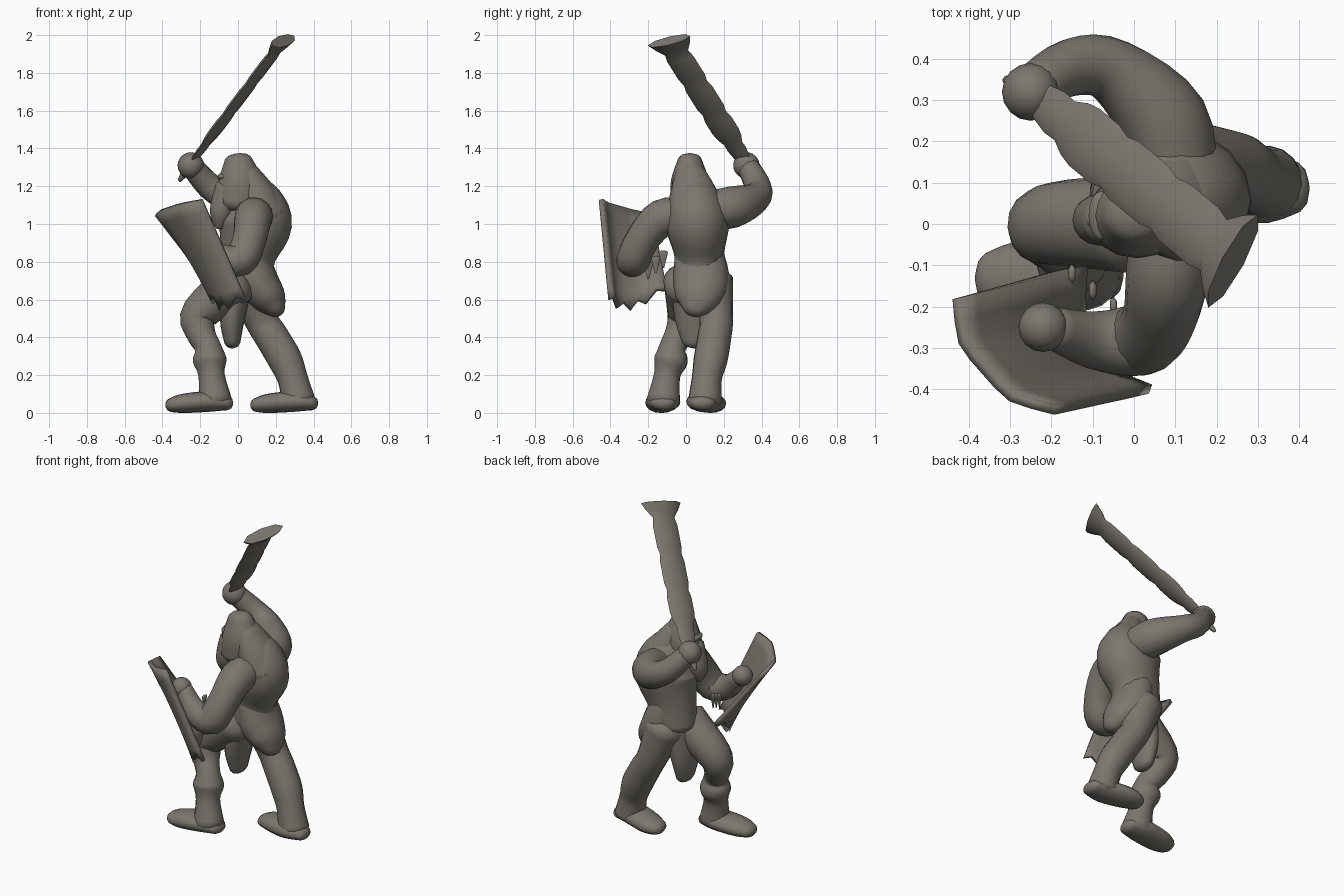
import bpy, bmesh, math
from mathutils import Vector

cube = bpy.data.objects.get("Cube")
if cube:
    bpy.data.objects.remove(cube, do_unlink=True)

stone = bpy.data.materials.new("warm_grey_stone")
stone.use_nodes = True
stone.diffuse_color = (.2, .185, .157, 1)
stone.node_tree.nodes["Principled BSDF"].inputs["Base Color"].default_value = stone.diffuse_color


def finish(bm, name, angle=60):
    """Turn a bmesh into a shaded, coloured object."""
    bmesh.ops.recalc_face_normals(bm, faces=bm.faces)
    mesh = bpy.data.meshes.new(name)
    bm.to_mesh(mesh)
    bm.free()
    mesh.materials.append(stone)
    part = bpy.data.objects.new(name, mesh)
    bpy.context.scene.collection.objects.link(part)
    bpy.ops.object.select_all(action='DESELECT')
    bpy.context.view_layer.objects.active = part
    part.select_set(True)
    bpy.ops.object.shade_smooth_by_angle(angle=math.radians(angle))
    return part


def spline(stations, steps):
    """Smooth curve through stations, radius included."""
    keys = [Vector(s) for s in stations]
    keys = [keys[0]] + keys + [keys[-1]]
    result = []
    for before, start, end, after in zip(keys, keys[1:], keys[2:], keys[3:]):
        for step in range(steps):
            t = step / steps
            leave, arrive = (end - before) / 2, (after - start) / 2
            bend = 3 * (end - start) - 2 * leave - arrive
            twist = 2 * (start - end) + leave + arrive
            result.append(start + leave * t + bend * t ** 2 + twist * t ** 3)
    return result + [keys[-1]]


def limb(name, stations, ref=(0, 1, 0), flat=1, steps=4, dome=.4, sides=16, angle=60):
    """Loft rounded sections through stations (x, y, z, radius along ref)."""
    path = spline(stations, steps)
    centres = [p.xyz for p in path]
    radii = [p.w for p in path]
    if dome:
        # Domed ends
        head = (centres[0] - centres[1]).normalized() * radii[0] * dome
        tail = (centres[-1] - centres[-2]).normalized() * radii[-1] * dome
        centres = ([centres[0] + head, centres[0] + head * .7] + centres
                   + [centres[-1] + tail * .7, centres[-1] + tail])
        radii = [radii[0] * .2, radii[0] * .7] + radii + [radii[-1] * .7, radii[-1] * .2]
    bm = bmesh.new()
    side, rings = Vector(ref), []
    last = len(centres) - 1
    for i, (centre, radius) in enumerate(zip(centres, radii)):
        along = (centres[min(i + 1, last)] - centres[max(i - 1, 0)]).normalized()
        side = (side - side.dot(along) * along).normalized()
        other = along.cross(side) * flat
        turns = [math.tau * k / sides for k in range(sides)]
        rings.append([bm.verts.new(centre + radius * (side * math.cos(a) + other * math.sin(a)))
                      for a in turns])
    for lower, upper in zip(rings, rings[1:]):
        for k in range(sides):
            bm.faces.new((lower[k - 1], lower[k], upper[k], upper[k - 1]))
    bm.faces.new(rings[0])
    bm.faces.new(rings[-1])
    return finish(bm, name, angle)


def ball(name, centre, size):
    bm = bmesh.new()
    bmesh.ops.create_uvsphere(bm, u_segments=16, v_segments=10, radius=1)
    bmesh.ops.scale(bm, vec=size, verts=bm.verts)
    bmesh.ops.translate(bm, vec=centre, verts=bm.verts)
    return finish(bm, name)


# Trunk and hunched back
limb("torso", [(.04, .07, .7, .13), (.05, .07, .83, .13), (.09, .06, 1, .17),
               (.07, .05, 1.12, .14), (.02, .02, 1.2, .08)], flat=1.15)

# Hooded head with mantle, face and beard
limb("head", [(0, .02, 1.1, .1), (.01, .02, 1.23, .1), (0, .02, 1.35, .06)], flat=1.15)
limb("mantle", [(.04, .02, 1.28, .08), (.1, .04, 1.15, .13), (.16, .05, 1.03, .14)], flat=.8)
limb("beard", [(-.06, .01, 1.2, .06), (-.09, .01, 1.06, .06), (-.1, .01, .98, .02)])
ball("nose", (-.1, .01, 1.2), (.02, .02, .03))
ball("brow", (-.08, .02, 1.25), (.03, .06, .02))

# Loincloth
limb("rear_flap", [(.06, .07, .84, .13), (.1, .08, .7, .15), (.17, .06, .6, .12),
                   (.21, .04, .54, .06)], flat=.75)
limb("front_flap", [(0, .05, .7, .13), (-.03, .05, .5, .11), (-.03, .05, .37, .07)], flat=.6)

# Legs
limb("left_leg", [(0, 0, .7, .12), (-.2, 0, .53, .1), (-.2, -.03, .43, .08),
                  (-.16, -.07, .35, .07), (-.15, -.08, .28, .09), (-.14, -.1, .2, .07),
                  (-.12, -.12, .06, .09)])
limb("right_leg", [(.05, .13, .7, .12), (.12, .16, .5, .09), (.18, .15, .4, .09),
                   (.25, .13, .28, .09), (.29, .11, .18, .08), (.32, .1, .06, .09)])


# Boots, built heel to toe
def boot(name, heel, y, toe_y):
    limb(name, [(heel, y, .05, .06), (heel - .1, y, .06, .09),
                (heel - .24, toe_y, .05, .085), (heel - .31, toe_y, .04, .06)], flat=.6)


boot("left_boot", -.05, -.12, -.13)
boot("right_boot", .4, .09, .13)

# Sword arm
limb("right_arm", [(.1, .1, 1.07, .1), (.07, .25, 1.09, .11), (-.05, .37, 1.14, .08),
                   (-.15, .38, 1.2, .07), (-.24, .33, 1.3, .06)], ref=(0, 0, 1))
ball("right_hand", (-.25, .32, 1.31), (.07, .07, .07))

# Shield arm
limb("left_arm", [(.09, 0, 1.04, .1), (.08, -.13, 1.03, .1), (.06, -.23, .92, .09),
                  (.01, -.28, .81, .09), (-.1, -.28, .83, .07), (-.2, -.25, .93, .05)], ref=(1, 0, 0))
ball("left_hand", (-.22, -.25, .94), (.06, .06, .06))

# Notched blade with a flared end, and its pommel
grip, point = Vector((-.24, .31, 1.33)), Vector((.24, -.09, 1.97))
blade = []
for i in range(21):
    t = i / 20
    notch = .01 if i % 5 == 3 else 0
    width = .04 + .04 * min(1, 4 * t) - notch + max(0, t - .9) / 2
    blade.append((*grip.lerp(point, t), width))
limb("sword_blade", blade, ref=(.42, .87, .15), flat=.28, steps=1, dome=0, sides=8, angle=40)
limb("sword_pommel", [(-.26, .32, 1.3, .03), (-.31, .35, 1.23, .01)])

# Bowed, battered shield with a pointed, torn lower edge
near_top, far_top = Vector((-.19, -.45, 1.13)), Vector((-.43, -.18, 1.05))
near_foot, far_foot = Vector((.04, -.4, .6)), Vector((-.12, -.1, .65))
bow, drop = Vector((-.05, -.04, 0)), Vector((0, 0, -.08))
count = 8
bm = bmesh.new()
grid = []
for row in range(count + 1):
    v = row / count
    row_verts = []
    for column in range(count + 1):
        u = column / count
        arch = math.sin(math.pi * u)
        spot = near_top.lerp(near_foot, v).lerp(far_top.lerp(far_foot, v), u)
        spot += bow * min(1, arch * 1.3) + drop * arch * v ** 3
        if row == count:
            spot.z += .04 * (column % 2)
        row_verts.append(bm.verts.new(spot))
    grid.append(row_verts)
for upper, lower in zip(grid, grid[1:]):
    for k in range(count):
        bm.faces.new((upper[k], upper[k + 1], lower[k + 1], lower[k]))
shield = finish(bm, "shield", angle=40)
plate = shield.modifiers.new("Thickness", 'SOLIDIFY')
plate.thickness = .025
plate.offset = 0

# Torn strap ends hanging behind the shield
for i in range(3):
    top = Vector((-.15 + .05 * i, -.12 - .04 * i, .85 - .03 * i))
    limb(f"torn_strap_{i + 1}", [(*top, .025), (*(top + drop), .005)], flat=.4, sides=6)
